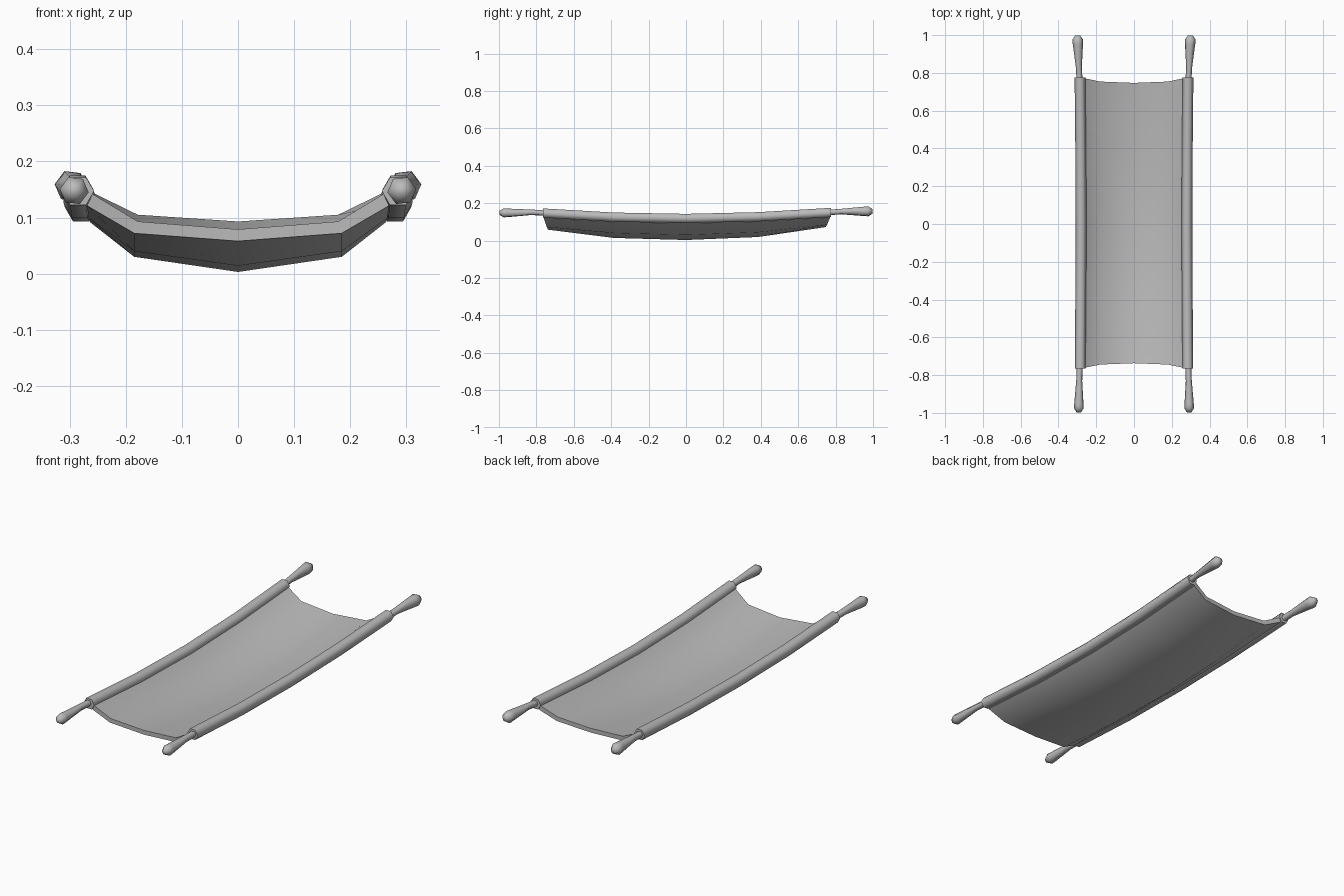
import bpy, bmesh, math

if "Cube" in bpy.data.objects:
    bpy.data.objects.remove(bpy.data.objects["Cube"])

grey = bpy.data.materials.new("plain grey")
grey.use_nodes = True
colour = (0.5, 0.5, 0.5, 1)
grey.diffuse_color = colour
grey.node_tree.nodes["Principled BSDF"].inputs["Base Color"].default_value = colour


def loft(name, rings, cap, angle):
    """Skin closed rings of points; cap(n) lists the index tuples closing each end."""
    bm = bmesh.new()
    rows = [[bm.verts.new(p) for p in ring] for ring in rings]
    n = len(rows[0])
    for a, b in zip(rows, rows[1:]):
        for i in range(n):
            j = (i + 1) % n
            bm.faces.new((a[i], a[j], b[j], b[i]))
    for row in (rows[0], rows[-1]):
        for idx in cap(n):
            bm.faces.new([row[i] for i in idx])
    bmesh.ops.recalc_face_normals(bm, faces=bm.faces[:])
    mesh = bpy.data.meshes.new(name)
    bm.to_mesh(mesh)
    bm.free()
    mesh.materials.append(grey)
    obj = bpy.data.objects.new(name, mesh)
    bpy.context.collection.objects.link(obj)
    bpy.ops.object.select_all(action='DESELECT')
    obj.select_set(True)
    bpy.context.view_layer.objects.active = obj
    bpy.ops.object.shade_smooth_by_angle(angle=math.radians(angle))
    return obj


def hexagon(x, y, z, r, turn=0.0):
    return [(x + r * math.cos(turn + k * math.pi / 3), y,
             z + r * math.sin(turn + k * math.pi / 3)) for k in range(6)]


# Stations along the length: y, underside at centre, underside at fold, rail x, rail z
stations = [
    (-0.765, 0.058, 0.072, 0.285, 0.147),
    (-0.385, 0.014, 0.040, 0.282, 0.125),
    (0.0, 0.003, 0.030, 0.280, 0.118),
    (0.385, 0.019, 0.044, 0.282, 0.127),
    (0.775, 0.072, 0.084, 0.286, 0.150),
]

# Sagging canvas sheet with shallow curved ends
sheet = []
for y, centre, fold, rx, rz in stations:
    inset = 0.028 * (1 if y < -0.7 else -1 if y > 0.7 else 0)
    half = [(0.0, centre, 1.0), (0.185, fold, 0.75), (rx - 0.016, rz - 0.026, 0.15)]
    section = [(-x, z, k) for x, z, k in reversed(half[1:])] + half
    under = [(x, y + inset * k, z) for x, z, k in section]
    over = [(x * 0.965, y + inset * k, z + 0.021) for x, z, k in section]
    sheet.append(under + over[::-1])
loft("canvas_sheet", sheet,
     lambda n: [(i, i + 1, n - 2 - i, n - 1 - i) for i in range(n // 2 - 1)], 50)

# Pole stations: y, x, z, radius, ending in flared grips with domed tips
front_grip = [(-0.997, 0.292, 0.148, 0.012), (-0.975, 0.292, 0.148, 0.026),
              (-0.955, 0.292, 0.148, 0.025), (-0.83, 0.290, 0.151, 0.016)]
back_grip = [(0.83, 0.292, 0.155, 0.016), (0.95, 0.297, 0.156, 0.027),
             (0.975, 0.298, 0.156, 0.029), (0.997, 0.298, 0.156, 0.014)]
middle = [(y, rx + 0.003, rz + 0.001, 0.016) for y, _, _, rx, rz in stations]

for side, s in (("left", 1), ("right", -1)):
    # Hexagonal canvas sleeve wrapped round the pole
    loft(side + "_sleeve",
         [hexagon(s * rx, y, rz, 0.0285) for y, _, _, rx, rz in stations],
         lambda n: [tuple(range(n))], 65)
    # Carrying pole
    loft(side + "_pole",
         [hexagon(s * x, y, z, r, s * 0.12) for y, x, z, r in front_grip + middle + back_grip],
         lambda n: [tuple(range(n))], 65)
